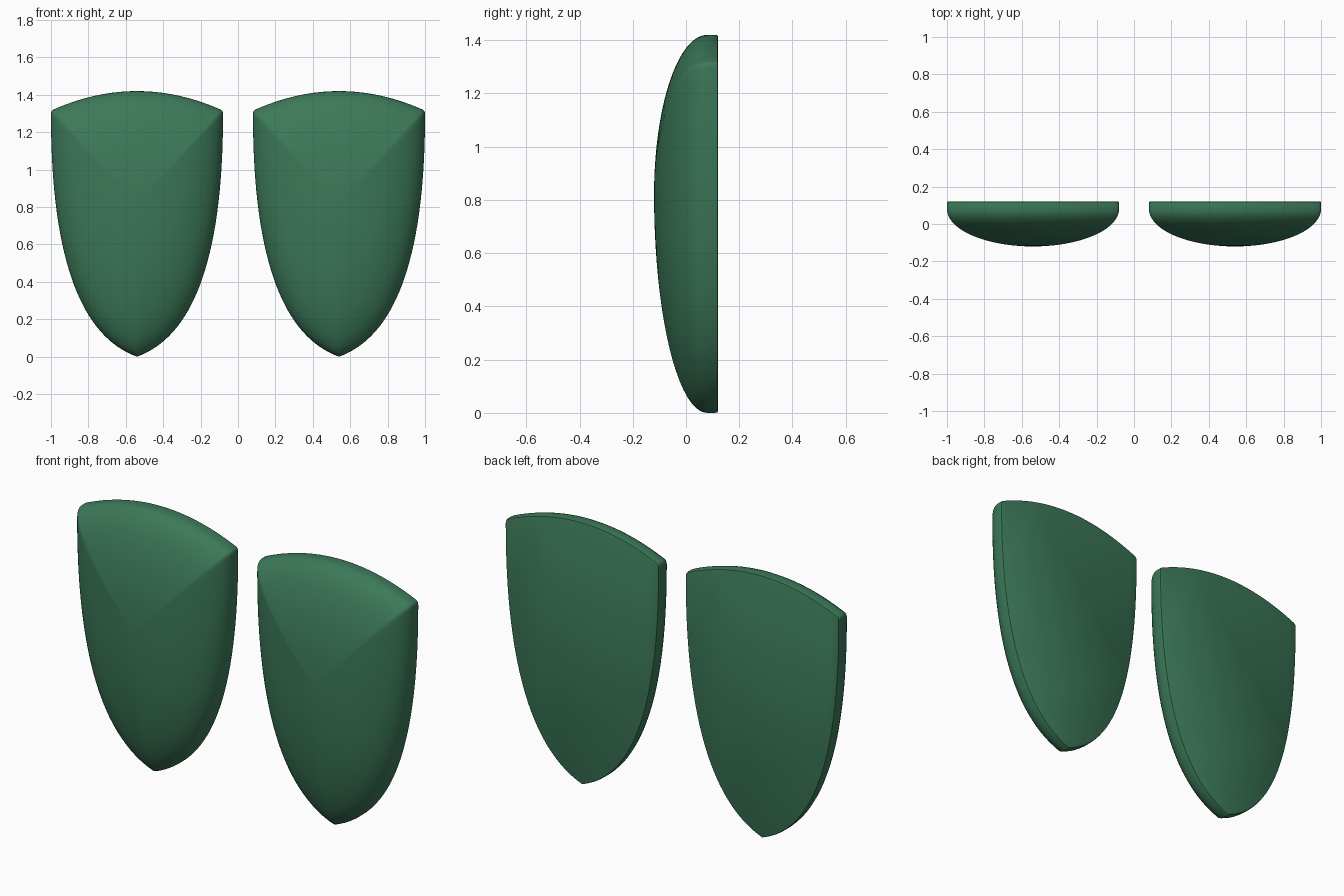
import bpy, bmesh, math
from mathutils import Vector

if "Cube" in bpy.data.objects:
    bpy.data.objects.remove(bpy.data.objects["Cube"])

mat = bpy.data.materials.new("green")
mat.diffuse_color = (0.045, 0.19, 0.10, 1)
mat.use_nodes = True
mat.node_tree.nodes["Principled BSDF"].inputs["Base Color"].default_value = mat.diffuse_color


def bezier(pts, n):
    a, b, c, d = (Vector(p) for p in pts)
    return [a * (1 - t) ** 3 + b * 3 * t * (1 - t) ** 2 + c * 3 * t * t * (1 - t) + d * t ** 3
            for t in (i / n for i in range(n + 1))]


def outline():
    # right half: arched top, rounded corner, side sweeping to the tip
    top = [Vector((x, 1.42 - 0.1 * (x / 0.45) ** 2)) for x in (0.446 * i / 14 for i in range(15))]
    corner = bezier([top[-1], (0.455, 1.318), (0.46, 1.312), (0.46, 1.295)], 4)[1:-1]
    side = bezier([(0.46, 1.295), (0.46, 0.5), (0.29, 0.105), (0, 0)], 32)
    half = top + corner + side
    return half + [Vector((-p.x, p.y)) for p in reversed(half[1:-1])]


def shield(name, cx):
    pts, mid = outline(), Vector((0, 0.82))
    # (scale, depth) rings: rounded back edge, straight rim, elliptical dome
    rings = [(0.99, 0.12), (0.997, 0.118), (1.0, 0.11)]
    for i in range(20):
        a = math.pi / 2 * i / 20
        rings.append((math.cos(a), 0.08 - 0.2 * math.sin(a)))
    bm = bmesh.new()
    loops = []
    for s, y in rings:
        loops.append([bm.verts.new((cx + (p.x) * s, y, mid.y + (p.y - mid.y) * s)) for p in pts])
    n = len(pts)
    for a, b in zip(loops, loops[1:]):
        for i in range(n):
            bm.faces.new((a[i], a[(i + 1) % n], b[(i + 1) % n], b[i]))
    # flat back and dome centre
    bm.faces.new(loops[0])
    apex = bm.verts.new((cx, -0.12, mid.y))
    for i in range(n):
        bm.faces.new((loops[-1][i], loops[-1][(i + 1) % n], apex))
    bmesh.ops.recalc_face_normals(bm, faces=bm.faces)
    me = bpy.data.meshes.new(name)
    bm.to_mesh(me)
    bm.free()
    me.materials.append(mat)
    ob = bpy.data.objects.new(name, me)
    bpy.context.collection.objects.link(ob)
    bpy.ops.object.select_all(action='DESELECT')
    ob.select_set(True)
    bpy.context.view_layer.objects.active = ob
    bpy.ops.object.shade_smooth_by_angle(angle=math.radians(40))


# pair of domed plates
shield("left_plate", -0.54)
shield("right_plate", 0.54)
